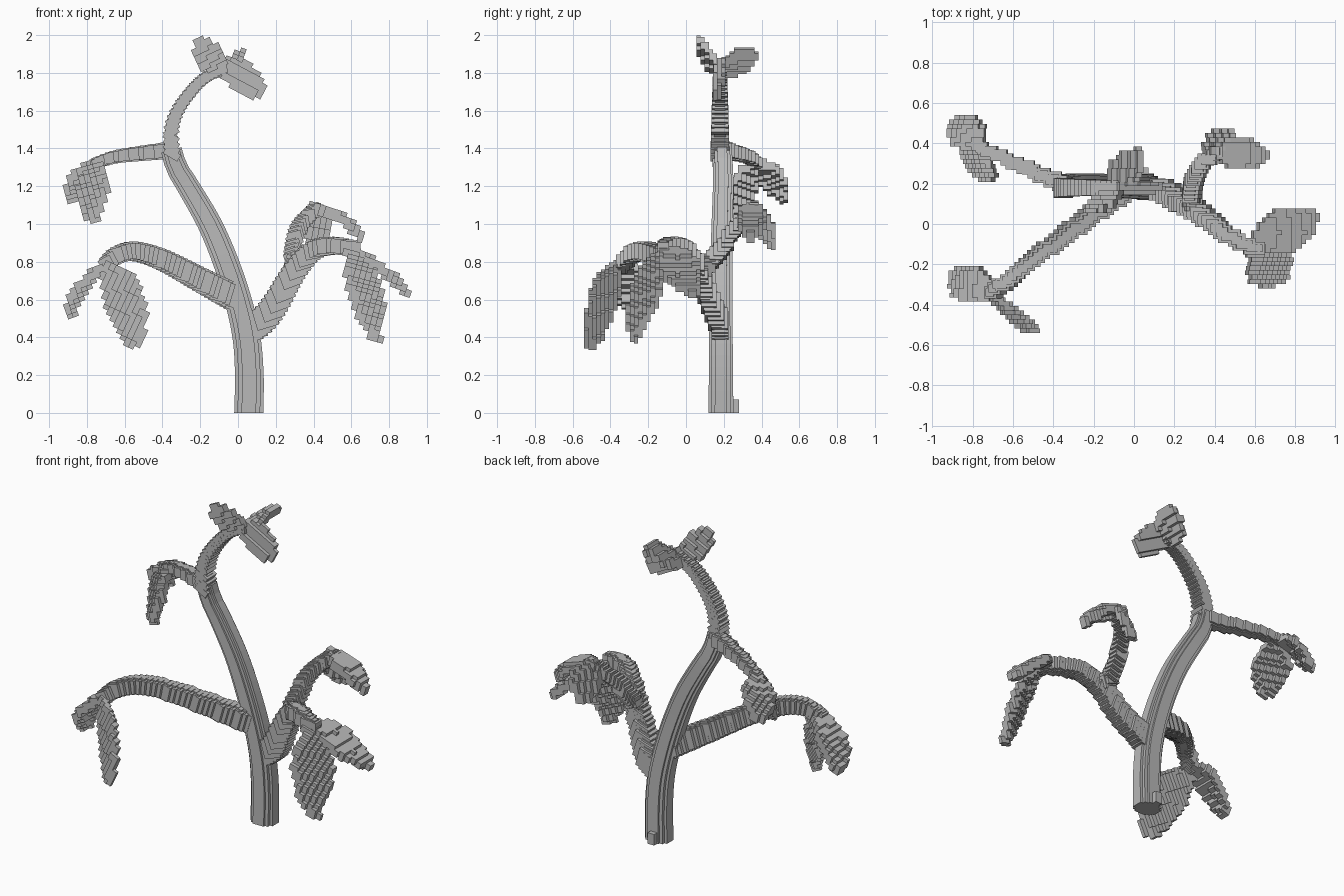
import bpy, bmesh, math
from mathutils import Vector, Matrix

cube = bpy.data.objects.get("Cube")
if cube:
    bpy.data.objects.remove(cube)

grey = bpy.data.materials.new("stone grey")
grey.use_nodes = True
colour = (0.48, 0.48, 0.48, 1)
grey.diffuse_color = colour
grey.node_tree.nodes["Principled BSDF"].inputs["Base Color"].default_value = colour


def finish(name, bm):
    mesh = bpy.data.meshes.new(name)
    bmesh.ops.recalc_face_normals(bm, faces=bm.faces)
    bm.to_mesh(mesh)
    bm.free()
    mesh.materials.append(grey)
    obj = bpy.data.objects.new(name, mesh)
    bpy.context.collection.objects.link(obj)


def smooth_path(points, step):
    """Evenly spaced points on a Catmull-Rom curve, as (position, fraction)."""
    p = [Vector(v) for v in points]
    p = [2 * p[0] - p[1]] + p + [2 * p[-1] - p[-2]]
    dense = []
    for a, b, c, d in zip(p, p[1:], p[2:], p[3:]):
        for i in range(40):
            t = i / 40
            dense.append(b + (c - a) * t / 2 + (2 * a - 5 * b + 4 * c - d) * t * t / 2
                         + (3 * b - a - 3 * c + d) * t ** 3 / 2)
    dense.append(p[-2])
    kept = [dense[0]]
    for v in dense:
        if (v - kept[-1]).length >= step:
            kept.append(v)
    return [(v, i / (len(kept) - 1)) for i, v in enumerate(kept)]


def add_block(bm, centre, size, turn):
    m = Matrix.Translation(centre) @ turn @ Matrix.Diagonal((*size, 1))
    bmesh.ops.create_cube(bm, size=1, matrix=m)


def branch(name, points, start, end, follow=0.6, step=0.027):
    """Stepped row of blocks, from start size to end size, tilted with the path."""
    bm = bmesh.new()
    path = smooth_path(points, step)
    for i, (v, f) in enumerate(path):
        d = path[min(i + 1, len(path) - 1)][0] - path[max(i - 1, 0)][0]
        slope = math.atan2(d.z, abs(d.x) + 0.001) * (1 if d.x > 0 else -1)
        size = Vector(start).lerp(Vector(end), f)
        centre = Vector((v.x, round(v.y / 0.02) * 0.02, v.z))
        turn = Matrix.Rotation(-slope * follow, 4, 'Y')
        add_block(bm, centre, size, turn)
        # narrower core block gives the notched corners
        add_block(bm, centre, (size.x * 0.65, size.y * 0.65, size.z * 1.22), turn)
    finish(name, bm)


def leaf(name, points, side, half_width, tilt, droop=0.01):
    """Pointed oval blade filled with small blocks on a tilted lattice."""
    bm = bmesh.new()
    turn = Matrix.Rotation(math.radians(-tilt), 4, 'Y')
    back = turn.inverted()
    cell = Vector((0.03, 0.022, 0.022))
    side = Vector(side).normalized()
    cells = set()
    for v, f in smooth_path(points, 0.01):
        w = half_width * max(math.sin(math.pi * (0.06 + 0.9 * f)) ** 0.8, 0.15)
        for k in range(-12, 13):
            t = k / 12
            q = back @ (v + side * w * t - Vector((0, 0, droop * t * t)))
            cells.add(tuple(round(a / c) for a, c in zip(q, cell)))
    for c in sorted(cells):
        centre = turn @ Vector([a * b for a, b in zip(c, cell)])
        add_block(bm, centre, (cell.x, cell.y, 0.04), turn)
    finish(name, bm)


# Trunk: notched section swept along a bend that stays in the x-z plane
trunk_line = [(0.057, 0.185, 0), (0.06, 0.185, 0.2), (0.045, 0.185, 0.4), (0.0, 0.185, 0.6),
              (-0.065, 0.187, 0.8), (-0.15, 0.192, 1.0), (-0.265, 0.197, 1.2),
              (-0.325, 0.195, 1.3), (-0.355, 0.19, 1.4)]
quarter = [(1, 0.5), (0.78, 0.5), (0.78, 0.8), (0.5, 0.8), (0.5, 1)]
section = quarter + [(-a, b) for a, b in quarter[::-1]]
section += [(-a, -b) for a, b in section]
bm = bmesh.new()
rings = []
path = smooth_path(trunk_line, 0.06)
for i, (v, f) in enumerate(path):
    d = path[min(i + 1, len(path) - 1)][0] - path[max(i - 1, 0)][0]
    across = Vector((d.z, 0, -d.x)).normalized() if i else Vector((1, 0, 0))
    rx, ry = 0.077 - 0.022 * f ** 1.5, 0.066 - 0.014 * f
    rings.append([bm.verts.new(v + across * a * rx + Vector((0, b * ry, 0)))
                  for a, b in section])
n = len(section)
for low, high in zip(rings, rings[1:]):
    for k in range(n):
        bm.faces.new((low[k], low[(k + 1) % n], high[(k + 1) % n], high[k]))
bm.faces.new(rings[0])
bm.faces.new(rings[-1])
add_block(bm, Vector((0.05, 0.255, 0.035)), (0.045, 0.05, 0.07), Matrix())
finish("trunk", bm)

# Curling stem above the trunk
branch("upper_stem", [(-0.35, 0.19, 1.37), (-0.352, 0.188, 1.5), (-0.32, 0.186, 1.6), (-0.25, 0.185, 1.7),
                      (-0.18, 0.183, 1.77), (-0.08, 0.18, 1.825)],
       (0.088, 0.1, 0.04), (0.05, 0.07, 0.05), follow=0.35)

# Branches
branch("right_lower_branch", [(-0.03, 0.17, 0.615), (-0.2, 0.05, 0.705), (-0.4, -0.1, 0.81),
                              (-0.55, -0.22, 0.855), (-0.65, -0.30, 0.83), (-0.71, -0.35, 0.77)],
       (0.09, 0.075, 0.12), (0.07, 0.06, 0.075))
branch("left_lower_branch", [(0.06, 0.19, 0.44), (0.13, 0.17, 0.49), (0.2, 0.13, 0.58), (0.3, 0.07, 0.75),
                             (0.4, 0.0, 0.86), (0.5, -0.08, 0.885), (0.61, -0.13, 0.87)],
       (0.125, 0.09, 0.12), (0.08, 0.06, 0.07), follow=0.35)
branch("left_upper_branch", [(0.29, 0.07, 0.73), (0.29, 0.17, 0.85), (0.32, 0.27, 0.98),
                             (0.41, 0.36, 1.08)],
       (0.085, 0.075, 0.08), (0.07, 0.055, 0.06), follow=0.2)
branch("right_upper_branch", [(-0.36, 0.2, 1.39), (-0.5, 0.26, 1.375), (-0.65, 0.33, 1.355), (-0.76, 0.38, 1.32)],
       (0.06, 0.08, 0.075), (0.06, 0.05, 0.05))

# Leaves: spine, side direction, half width, lattice tilt
leaf("right_lower_outer_leaf", [(-0.69, -0.34, 0.79), (-0.78, -0.31, 0.73), (-0.845, -0.28, 0.64), (-0.89, -0.25, 0.52)],
     (0.4, 0.85, 0.3), 0.085, 20)
leaf("right_lower_front_leaf", [(-0.69, -0.36, 0.78), (-0.635, -0.41, 0.68), (-0.57, -0.47, 0.52),
                                (-0.535, -0.52, 0.37)],
     (0.65, -0.42, 0.5), 0.105, -25)
leaf("left_lower_outer_leaf", [(0.6, -0.12, 0.86), (0.7, -0.06, 0.81), (0.8, 0.0, 0.735), (0.885, 0.05, 0.65)],
     (-0.55, 0.75, 0.35), 0.105, -20)
leaf("left_lower_front_leaf", [(0.6, -0.13, 0.86), (0.645, -0.18, 0.76), (0.695, -0.23, 0.58), (0.73, -0.275, 0.4)],
     (0.68, 0.7, 0.1), 0.105, -15)
leaf("left_upper_outer_leaf", [(0.4, 0.36, 1.09), (0.48, 0.35, 1.08), (0.57, 0.345, 1.03), (0.65, 0.345, 0.95)],
     (0, 1, 0), 0.07, -18, 0.025)
leaf("left_upper_back_leaf", [(0.4, 0.35, 1.09), (0.405, 0.385, 1.04), (0.41, 0.425, 0.97), (0.42, 0.46, 0.9)],
     (0.8, 0.4, 0.3), 0.075, -10)
leaf("right_upper_back_leaf", [(-0.76, 0.38, 1.32), (-0.81, 0.43, 1.29), (-0.85, 0.48, 1.22), (-0.875, 0.52, 1.14)],
     (0.75, 0.6, 0.25), 0.075, 15, 0.015)
leaf("right_upper_front_leaf", [(-0.76, 0.37, 1.32), (-0.77, 0.33, 1.26), (-0.77, 0.28, 1.15), (-0.765, 0.24, 1.04)],
     (0.75, -0.65, 0.2), 0.09, 15)
leaf("top_front_leaf", [(-0.09, 0.17, 1.82), (-0.13, 0.13, 1.86), (-0.165, 0.095, 1.91), (-0.195, 0.06, 1.965)],
     (0.85, 0.1, 0.5), 0.062, 25, 0.0)
leaf("top_back_leaf", [(-0.09, 0.19, 1.82), (-0.045, 0.25, 1.85), (-0.015, 0.31, 1.885), (0.015, 0.365, 1.905)],
     (0.75, -0.35, 0.4), 0.07, -20)
leaf("top_left_leaf", [(-0.09, 0.18, 1.83), (-0.01, 0.178, 1.8), (0.06, 0.176, 1.75), (0.125, 0.175, 1.69)],
     (0.55, 0.3, 0.65), 0.062, -28, 0.0)
